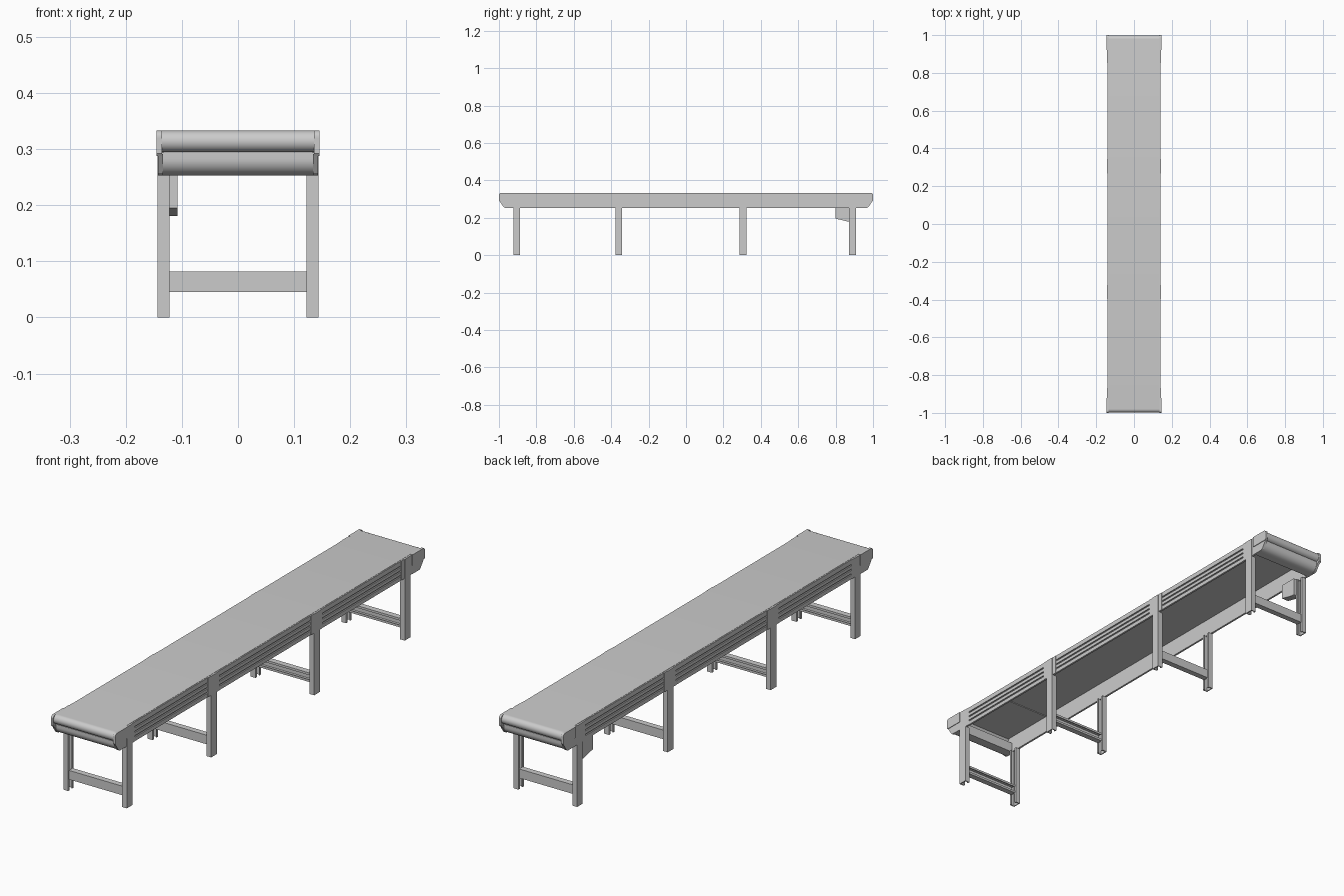
import bpy, bmesh, math

if "Cube" in bpy.data.objects:
    bpy.data.objects.remove(bpy.data.objects["Cube"])


def prism(name, pts, axis, a, b, smooth=False):
    """Extrude a 2D outline along an axis: x -> (y,z), y -> (x,z), z -> (x,y)."""
    i = "xyz".index(axis)

    def place(p, d):
        c = list(p)
        c.insert(i, d)
        return c

    bm = bmesh.new()
    lo = [bm.verts.new(place(p, a)) for p in pts]
    hi = [bm.verts.new(place(p, b)) for p in pts]
    n = len(pts)
    bm.faces.new(lo)
    bm.faces.new(hi)
    for k in range(n):
        m = (k + 1) % n
        bm.faces.new((lo[k], lo[m], hi[m], hi[k]))
    bmesh.ops.recalc_face_normals(bm, faces=bm.faces)
    me = bpy.data.meshes.new(name)
    bm.to_mesh(me)
    bm.free()
    ob = bpy.data.objects.new(name, me)
    bpy.context.collection.objects.link(ob)
    if smooth:
        bpy.context.view_layer.objects.active = ob
        ob.select_set(True)
        bpy.ops.object.shade_smooth_by_angle(angle=math.radians(35))
        ob.select_set(False)
    return ob


def box(name, x0, x1, y0, y1, z0, z1):
    return prism(name, [(x0, y0), (x1, y0), (x1, y1), (x0, y1)], "z", z0, z1)


def arc(cx, cz, r, a0, a1, n):
    out = []
    for k in range(n + 1):
        t = math.radians(a0 + (a1 - a0) * k / n)
        out.append((cx + r * math.cos(t), cz + r * math.sin(t)))
    return out


def channel(u0, u1, w, t):
    """C outline: web at u0, open at u1, with small inward lips."""
    d = 1 if u1 > u0 else -1
    h, lip = w / 2, w / 2 - 0.009
    return [(u0, -h), (u1, -h), (u1, -lip), (u1 - d * t, -lip),
            (u1 - d * t, t - h), (u0 + d * t, t - h), (u0 + d * t, h - t),
            (u1 - d * t, h - t), (u1 - d * t, lip), (u1, lip), (u1, h), (u0, h)]


LEGS = (-0.905, -0.36, 0.305, 0.89)

# Belt with rounded nose at each end
half = arc(0.979, 0.314, 0.019, 90, -90, 16) + [(0.962, 0.295), (0.945, 0.325)]
belt = half + [(-y, z) for y, z in reversed(half)]
prism("belt", belt, "x", -0.136, 0.136, True)
box("belt_bed_end", -0.133, 0.133, -0.95, -0.71, 0.322, 0.326)

# Side rails with three long grooves
for s in (-1, 1):
    outline = [(0.133, 0.253), (0.141, 0.253)]
    for z in (0.272, 0.291, 0.310):
        outline += [(0.141, z - 0.003), (0.136, z - 0.003),
                    (0.136, z + 0.003), (0.141, z + 0.003)]
    outline += [(0.141, 0.332), (0.133, 0.332)]
    prism("side_rail", [(s * x, z) for x, z in outline], "y", -0.93, 0.93)

# Ends: guard under the nose, tapered side plates and raised caps
for e in (-1, 1):
    guard = ([(0.925, 0.253)] + arc(0.955, 0.283, 0.03, -90, 0, 10)
             + [(0.985, 0.294), (0.925, 0.294)])
    prism("end_guard", [(e * y, z) for y, z in guard], "x", -0.135, 0.135, True)
    plate = [(0.92, 0.253), (0.967, 0.253), (0.975, 0.257), (0.998, 0.291), (0.92, 0.291)]
    cap = ([(0.92, 0.288), (0.997, 0.288), (1.0, 0.292)]
           + arc(0.988, 0.321, 0.012, 0, 90, 6) + [(0.92, 0.333)])
    for s in (-1, 1):
        prism("end_side_plate", [(e * y, z) for y, z in plate], "x", s * 0.134, s * 0.143)
        prism("end_cap", [(e * y, z) for y, z in cap], "x", s * 0.1355, s * 0.1455)

# Leg frames: channel posts, rail brackets and cross bar
for y in LEGS:
    for s in (-1, 1):
        post = [(u, y + v) for u, v in channel(s * 0.1435, s * 0.122, 0.036, 0.004)]
        prism("leg", post, "z", 0.0, 0.253)
        box("leg_top", s * 0.134, s * 0.1435, y - 0.018, y + 0.018, 0.253, 0.332)
        box("rail_bracket", s * 0.134, s * 0.142, y - 0.038, y + 0.038, 0.253, 0.332)
    d = 1 if y < 0 else -1
    bar = [(y + u, 0.0635 + v) for u, v in channel(-d * 0.012, d * 0.012, 0.037, 0.004)]
    prism("cross_bar", bar, "x", -0.123, 0.123)

# Control box hanging beside the rear leg
prism("control_box", [(0.80, 0.256), (0.80, 0.195), (0.86, 0.181), (0.874, 0.181), (0.874, 0.256)],
      "x", -0.14, -0.108)
